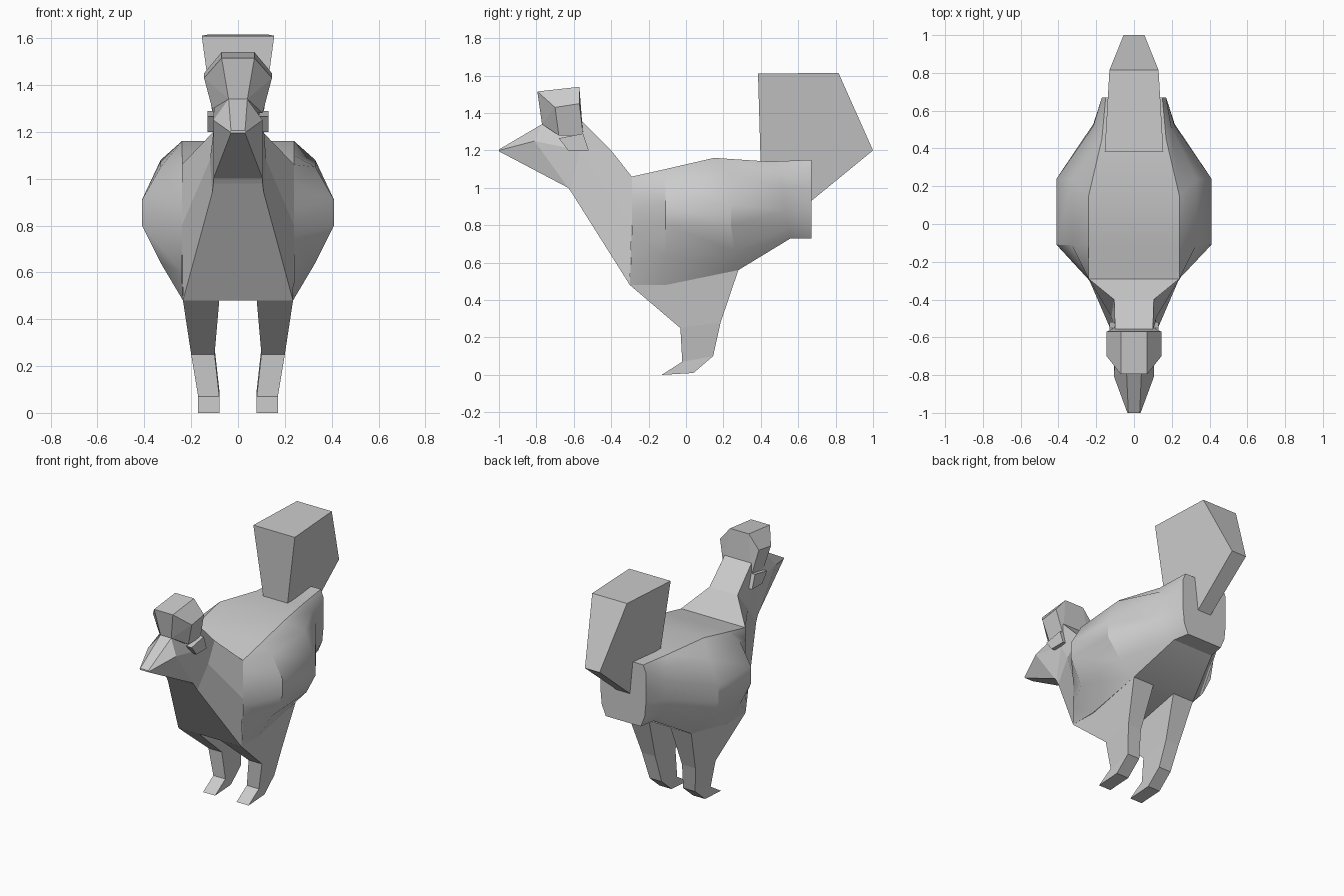
import bpy, bmesh, math

if "Cube" in bpy.data.objects:
    bpy.data.objects.remove(bpy.data.objects["Cube"])


def finish(name, bm, smooth=False):
    bmesh.ops.recalc_face_normals(bm, faces=bm.faces[:])
    me = bpy.data.meshes.new(name)
    bm.to_mesh(me)
    bm.free()
    ob = bpy.data.objects.new(name, me)
    bpy.context.collection.objects.link(ob)
    if smooth:
        bpy.ops.object.select_all(action='DESELECT')
        ob.select_set(True)
        bpy.context.view_layer.objects.active = ob
        bpy.ops.object.shade_smooth_by_angle(angle=math.radians(30))
    return ob


def loft(name, rings, start=True, end=True, smooth=False):
    bm = bmesh.new()
    loops = [[bm.verts.new(p) for p in r] for r in rings]
    n = len(loops[0])
    for a, b in zip(loops, loops[1:]):
        for i in range(n):
            j = (i + 1) % n
            bm.faces.new((a[i], a[j], b[j], b[i]))
    if start:
        bm.faces.new(loops[0])
    if end:
        bm.faces.new(loops[-1])
    return finish(name, bm, smooth)


def mirrored(half):
    return half + [(-x, y, z) for x, y, z in reversed(half)]


def hull(name, pts):
    bm = bmesh.new()
    for p in pts:
        bm.verts.new(p)
    bmesh.ops.convex_hull(bm, input=bm.verts[:])
    bmesh.ops.dissolve_limit(bm, angle_limit=math.radians(4),
                             verts=bm.verts[:], edges=bm.edges[:])
    return finish(name, bm)


# Beak, head and neck: top edge, side, bottom edge of each section
neck = [
    [(.03, -1, 1.205), (.035, -1, 1.2), (.03, -1, 1.195)],
    [(.04, -.77, 1.34), (.105, -.81, 1.25), (.105, -.63, 1.0)],
    [(.1, -.56, 1.36), (.105, -.57, 1.2), (.105, -.615, .98)],
    [(.105, -.4, 1.2), (.12, -.49, 1.08), (.11, -.59, .94)],
    [(.24, -.29, 1.06), (.24, -.29, .8), (.235, -.3, .48)],
]
loft("head_and_neck", [mirrored(r) for r in neck], end=False)

# Rounded body with wide wings, tapering to the rear
body = [
    [(.24, -.29, 1.06), (.24, -.29, .98), (.24, -.29, .88),
     (.24, -.29, .75), (.24, -.295, .6), (.235, -.3, .48)],
    [(.24, -.11, 1.1), (.33, -.11, 1.05), (.41, -.11, .91),
     (.41, -.11, .8), (.33, -.11, .64), (.235, -.11, .48)],
    [(.24, .15, 1.16), (.33, .24, 1.08), (.41, .24, .91),
     (.41, .24, .8), (.33, .26, .66), (.235, .28, .56)],
    [(.17, .45, 1.14), (.2, .5, 1.08), (.215, .52, 1.0),
     (.215, .53, .88), (.2, .55, .79), (.15, .56, .73)],
    [(.15, .67, 1.15), (.17, .67, 1.1), (.17, .67, 1.0),
     (.17, .67, .9), (.16, .67, .8), (.13, .67, .73)],
]
loft("body", [mirrored(r) for r in body], start=False, smooth=True)

# Raised tail fan
hull("tail", mirrored([(.155, .385, 1.61), (.13, .815, 1.615), (.055, 1, 1.2),
                       (.05, .67, .93), (.085, .4, 1.1)]))

# Head crest
hull("crest", mirrored([(.07, -.795, 1.515), (.04, -.77, 1.34),
                        (.145, -.7, 1.43), (.105, -.68, 1.28),
                        (.07, -.57, 1.54), (.145, -.57, 1.45),
                        (.105, -.55, 1.28)]))

# Legs as (inner x, outer x, front y, front z, back y, back z), and eyes
leg = [(.08, .235, -.3, .48, .28, .56), (.1, .2, -.03, .25, .185, .28),
       (.08, .17, -.02, .07, .145, .1), (.08, .17, -.13, 0, .04, .01)]
for s, side in ((1, "left"), (-1, "right")):
    loft(side + "_leg", [[(s * i, fy, fz), (s * o, fy, fz),
                          (s * o, by, bz), (s * i, by, bz)]
                         for i, o, fy, fz, by, bz in leg])
    hull(side + "_eye", [(s * x, y, z) for x in (.09, .13) for y, z in
                         ((-.68, 1.265), (-.55, 1.29), (-.52, 1.2), (-.63, 1.2))])
